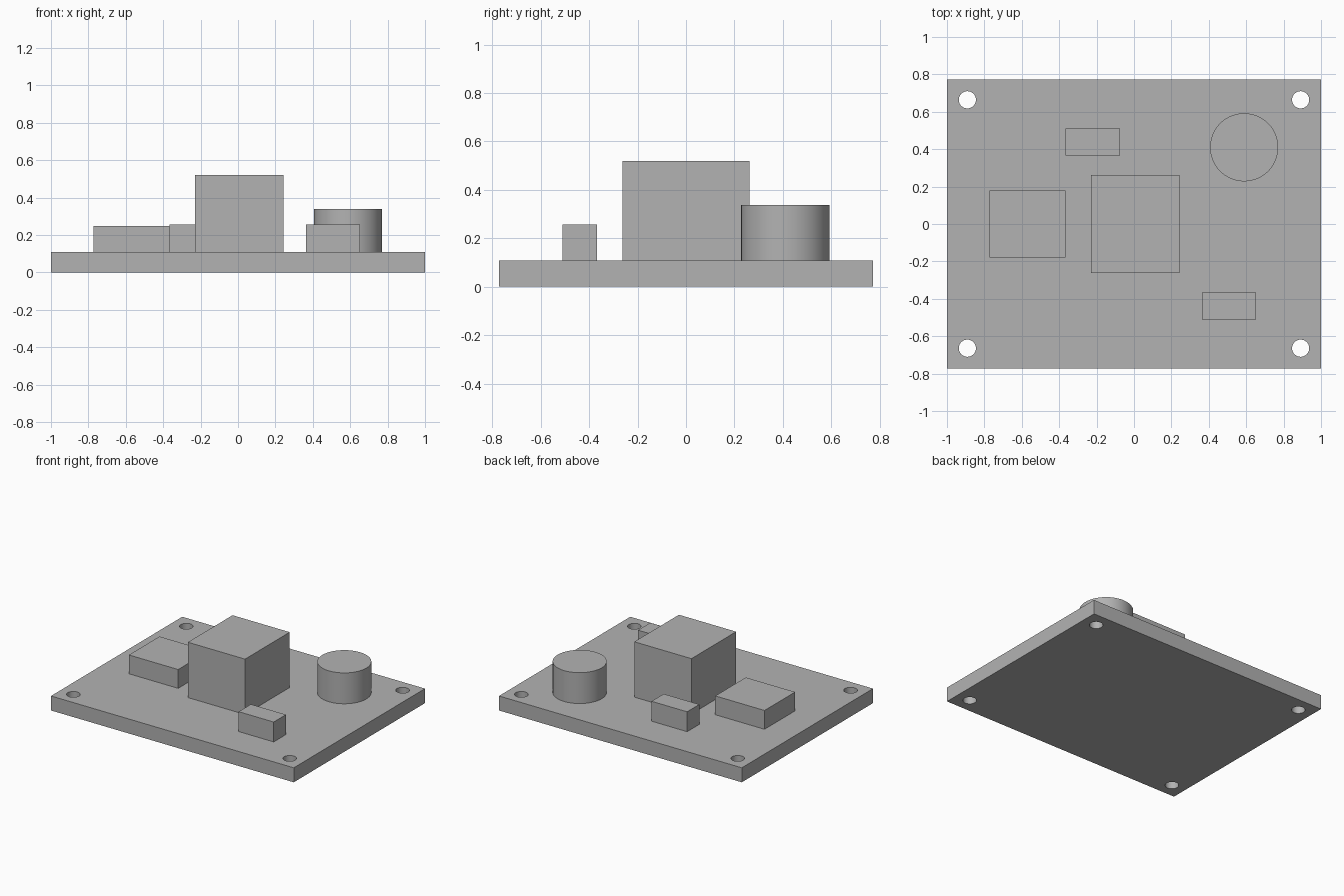
import bpy
import math

cube = bpy.data.objects.get("Cube")
if cube:
    bpy.data.objects.remove(cube, do_unlink=True)

GREY = (0.448, 0.448, 0.448, 1.0)
mat = bpy.data.materials.new("neutral grey")
mat.use_nodes = True
mat.diffuse_color = GREY
mat.node_tree.nodes["Principled BSDF"].inputs["Base Color"].default_value = GREY

BOARD_TOP = 0.108


def block(name, x0, x1, y0, y1, z0, z1):
    """Axis-aligned box between two corners."""
    bpy.ops.mesh.primitive_cube_add(
        size=1, location=((x0 + x1) / 2, (y0 + y1) / 2, (z0 + z1) / 2))
    ob = bpy.context.object
    ob.name = name
    ob.scale = (x1 - x0, y1 - y0, z1 - z0)
    bpy.ops.object.transform_apply(location=False, rotation=False, scale=True)
    ob.data.materials.append(mat)
    return ob


def cylinder(name, x, y, radius, z0, z1, sides):
    """Upright cylinder with smooth walls and sharp rims."""
    bpy.ops.mesh.primitive_cylinder_add(
        vertices=sides, radius=radius, depth=z1 - z0, location=(x, y, (z0 + z1) / 2))
    ob = bpy.context.object
    ob.name = name
    ob.data.materials.append(mat)
    bpy.ops.object.shade_smooth_by_angle(angle=math.radians(30))
    return ob


# Base board with a mounting hole in each corner
board = block("board", -1, 1, -0.772, 0.772, 0, BOARD_TOP)
for sx in (-1, 1):
    for sy in (-1, 1):
        cutter = cylinder("hole_cutter", sx * 0.891, sy * 0.664, 0.046, -0.1, 0.3, 48)
        cutter.hide_render = True
        cut = board.modifiers.new("corner_hole", "BOOLEAN")
        cut.operation = "DIFFERENCE"
        cut.solver = "EXACT"
        cut.object = cutter
        bpy.context.view_layer.objects.active = board
        bpy.ops.object.modifier_apply(modifier=cut.name)
        bpy.data.objects.remove(cutter, do_unlink=True)

# Rectangular components
block("main_block", -0.229, 0.242, -0.263, 0.263, BOARD_TOP, 0.52)
block("flat_block", -0.773, -0.367, -0.18, 0.18, BOARD_TOP, 0.248)
block("small_block_back", -0.367, -0.074, 0.367, 0.511, BOARD_TOP, 0.256)
block("small_block_front", 0.363, 0.652, -0.511, -0.367, BOARD_TOP, 0.256)

# Round component
cylinder("round_can", 0.589, 0.41, 0.182, BOARD_TOP, 0.338, 96)
